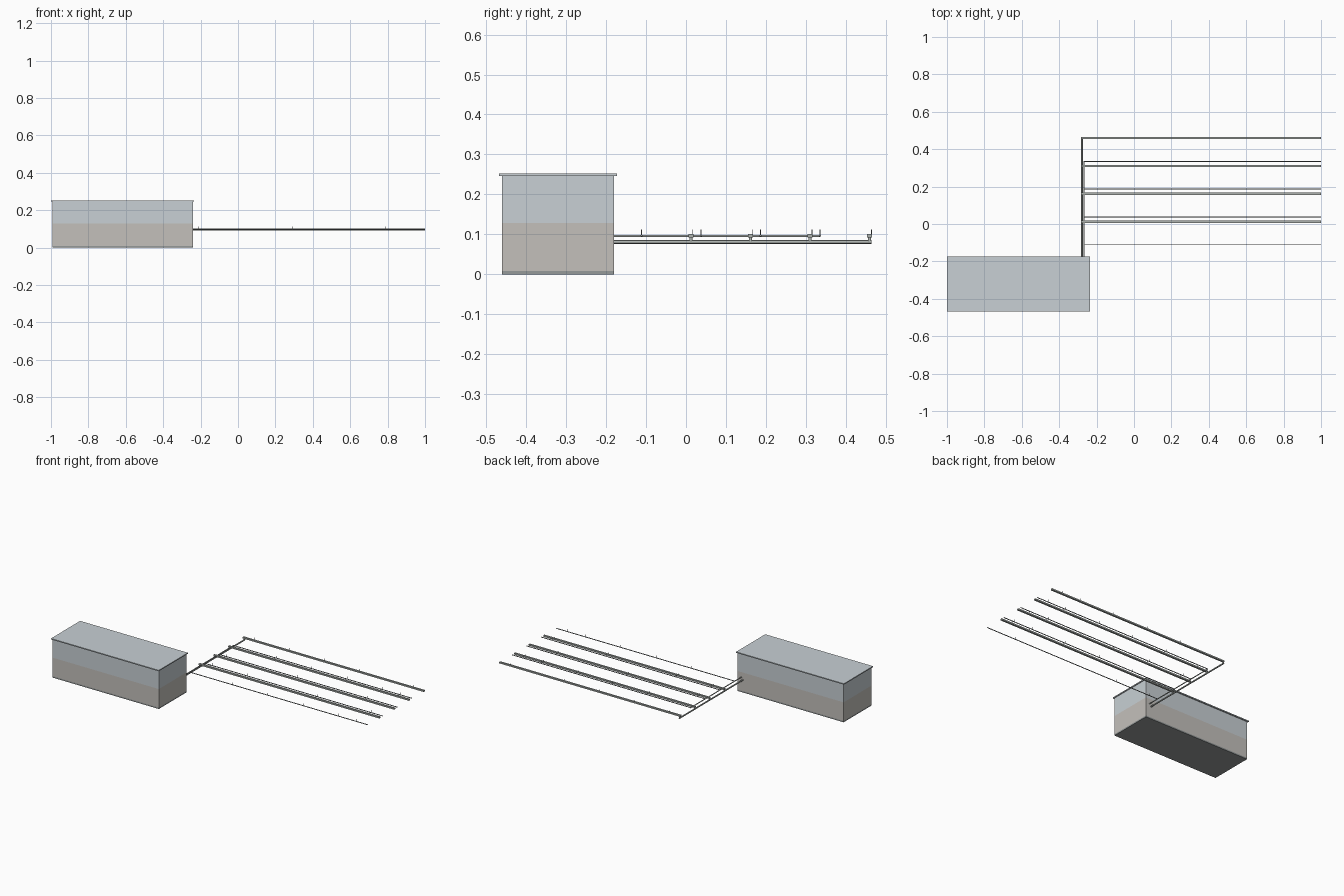
import bpy, bmesh, math
from mathutils import Vector

if "Cube" in bpy.data.objects:
    bpy.data.objects.remove(bpy.data.objects["Cube"])


def colour(name, rgb):
    m = bpy.data.materials.new(name)
    m.diffuse_color = (*rgb, 1)
    m.use_nodes = True
    m.node_tree.nodes["Principled BSDF"].inputs["Base Color"].default_value = m.diffuse_color
    return m


PALE = colour("pale_wall", (0.58, 0.63, 0.66))
WARM = colour("warm_wall", (0.55, 0.53, 0.50))
DARK = colour("dark_grey", (0.30, 0.32, 0.32))
PIPE = colour("pipe_grey", (0.42, 0.45, 0.43))


def finish(name, bm, mat):
    bmesh.ops.recalc_face_normals(bm, faces=bm.faces)
    me = bpy.data.meshes.new(name)
    bm.to_mesh(me)
    bm.free()
    me.materials.append(mat)
    ob = bpy.data.objects.new(name, me)
    bpy.context.collection.objects.link(ob)
    return ob


def add_box(bm, lo, hi):
    vs = bmesh.ops.create_cube(bm, size=1)["verts"]
    for v in vs:
        v.co = Vector([(a + b) / 2 + c * (b - a) for a, b, c in zip(lo, hi, v.co)])


def box(name, lo, hi, mat):
    bm = bmesh.new()
    add_box(bm, lo, hi)
    return finish(name, bm, mat)


def add_rod(bm, a, b, r, sides=10):
    a, b = Vector(a), Vector(b)
    d = b - a
    vs = bmesh.ops.create_cone(bm, cap_ends=True, segments=sides, radius1=r,
                               radius2=r, depth=d.length)["verts"]
    rot = Vector((0, 0, 1)).rotation_difference(d.normalized())
    for v in vs:
        v.co = rot @ v.co + (a + b) / 2


def rod(name, a, b, r, mat=PIPE):
    bm = bmesh.new()
    add_rod(bm, a, b, r)
    ob = finish(name, bm, mat)
    for p in ob.data.polygons:
        p.use_smooth = len(p.vertices) == 4
    return ob


# Tank: base strip, lower and upper wall bands, overhanging lid
X0, X1, Y0, Y1 = -0.993, -0.24, -0.46, -0.18
box("tank_base", (X0, Y0, 0), (X1, Y1, 0.009), DARK)
box("tank_lower", (X0, Y0, 0.009), (X1, Y1, 0.128), WARM)
box("tank_upper", (X0, Y0, 0.128), (X1, Y1, 0.246), PALE)
box("tank_lid", (-1.0, -0.4675, 0.246), (-0.235, -0.1725, 0.2525), PALE)

# Manifolds leaving the back of the tank
RX, SX = -0.278, -0.267
rod("return_manifold", (RX, -0.20, 0.081), (RX, 0.4645, 0.081), 0.0045)
rod("supply_manifold", (SX, -0.20, 0.096), (SX, 0.337, 0.096), 0.003)

PINS = (-0.21, 0.04, 0.29, 0.54, 0.79, 0.92)
for i in range(4):
    # Drain channel with its drop connector
    y = 0.0125 + 0.149 * i
    box(f"channel_{i + 1}", (-0.284, y - 0.006, 0.092),
        (1.0, y + 0.006, 0.101), PIPE)
    rod(f"drop_{i + 1}", (RX, y, 0.081), (RX, y, 0.094), 0.004)
    # Thin supply line
    s = -0.111 + 0.1487 * i
    rod(f"supply_line_{i + 1}", (SX, s, 0.097), (1.0, s, 0.097), 0.0026, DARK)
    # Upright pins along both
    bm = bmesh.new()
    for x in PINS:
        add_rod(bm, (x, s, 0.097), (x, s, 0.112), 0.001, 6)
        add_rod(bm, (x, y + 0.0045, 0.1), (x, y + 0.0045, 0.112), 0.001, 6)
    finish(f"pins_{i + 1}", bm, DARK)
